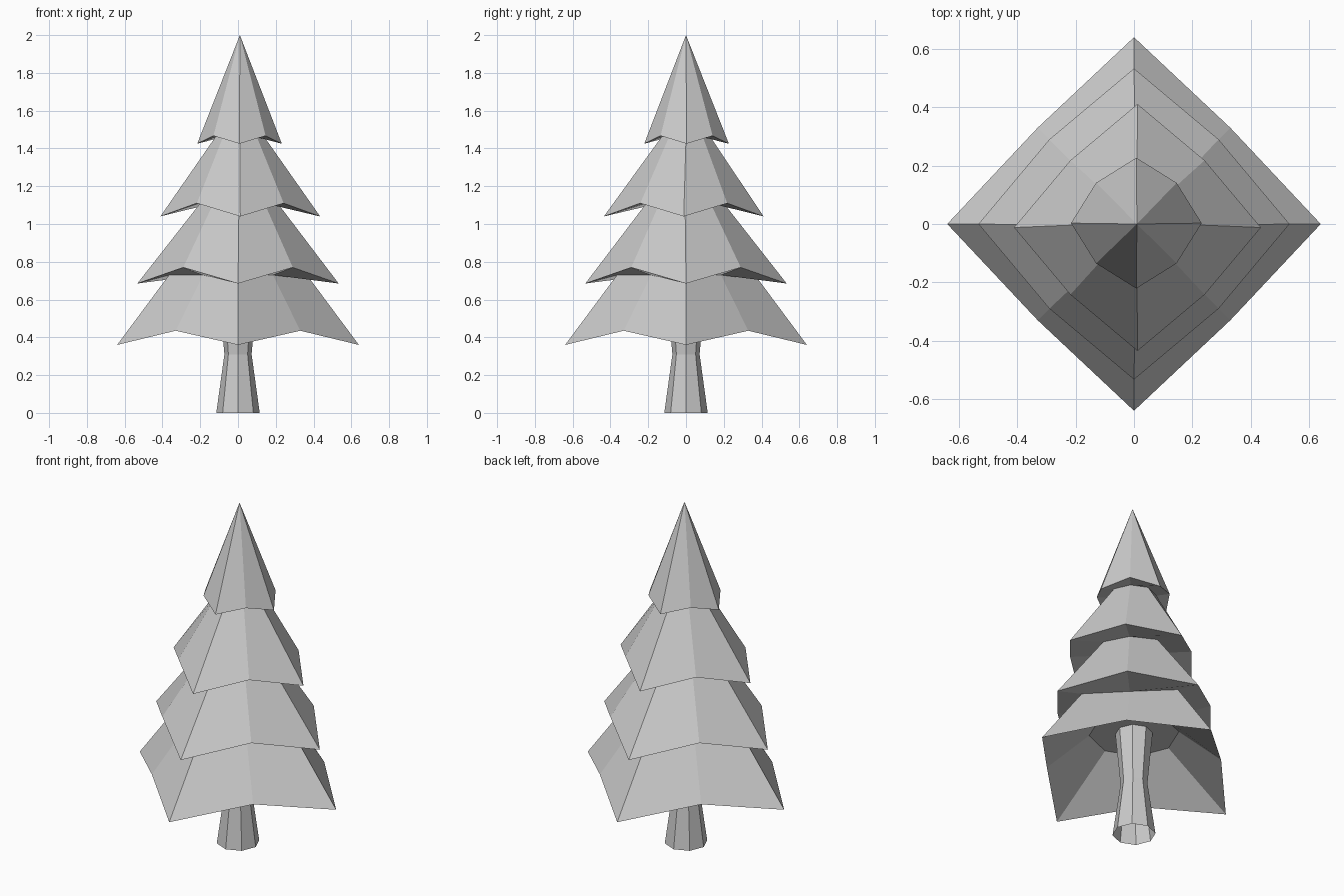
import bpy, bmesh
from math import sin, cos, pi

if "Cube" in bpy.data.objects:
    bpy.data.objects.remove(bpy.data.objects["Cube"])


def ring(bm, r_axis, z_axis, mid, z_mid, cx=0.0, cy=0.0):
    """Eight-point ring: tips on the axes, mid points at (+-mid, +-mid)."""
    verts = []
    for i in range(8):
        a = i * pi / 4
        r, z = (mid * 2 ** 0.5, z_mid) if i % 2 else (r_axis, z_axis)
        verts.append(bm.verts.new((cx + r * cos(a), cy + r * sin(a), z)))
    return verts


def bridge(bm, low, high):
    for i in range(8):
        j = (i + 1) % 8
        bm.faces.new((low[i], low[j], high[j], high[i]))


def finish(bm, name):
    bmesh.ops.recalc_face_normals(bm, faces=bm.faces)
    mesh = bpy.data.meshes.new(name)
    bm.to_mesh(mesh)
    bm.free()
    bpy.context.collection.objects.link(bpy.data.objects.new(name, mesh))


# Trunk: open octagonal tube, narrow at the neck
bm = bmesh.new()
k = 0.5 ** 0.5
rings = [ring(bm, r, z, r * k, z) for r, z in ((0.115, 0), (0.072, 0.31), (0.1, 0.62))]
for a, b in zip(rings, rings[1:]):
    bridge(bm, a, b)
finish(bm, "trunk")

# Foliage: one skin of four drooping tiers, alternating inner rings and rims
# (tip radius, tip z, mid x/y, mid z, centre x, centre y)
profile = [
    (0.24, 0.62, 0.17, 0.62, 0, 0),
    (0.64, 0.36, 0.33, 0.435, 0, 0),
    (0.365, 0.73, 0.185, 0.73, 0, 0),
    (0.533, 0.685, 0.29, 0.77, 0, 0),
    (0.205, 1.11, 0.135, 1.11, 0.005, -0.005),
    (0.423, 1.04, 0.23, 1.11, 0.012, -0.012),
    (0.13, 1.46, 0.09, 1.46, 0.01, 0),
    (0.224, 1.425, 0.138, 1.467, 0.008, 0.003),
]
bm = bmesh.new()
rings = [ring(bm, *p) for p in profile]
for a, b in zip(rings, rings[1:]):
    bridge(bm, a, b)
bm.faces.new(rings[0][::-1])
apex = bm.verts.new((0.01, 0, 2.0))
top = rings[-1]
for i in range(8):
    bm.faces.new((top[i], top[(i + 1) % 8], apex))
finish(bm, "foliage")
